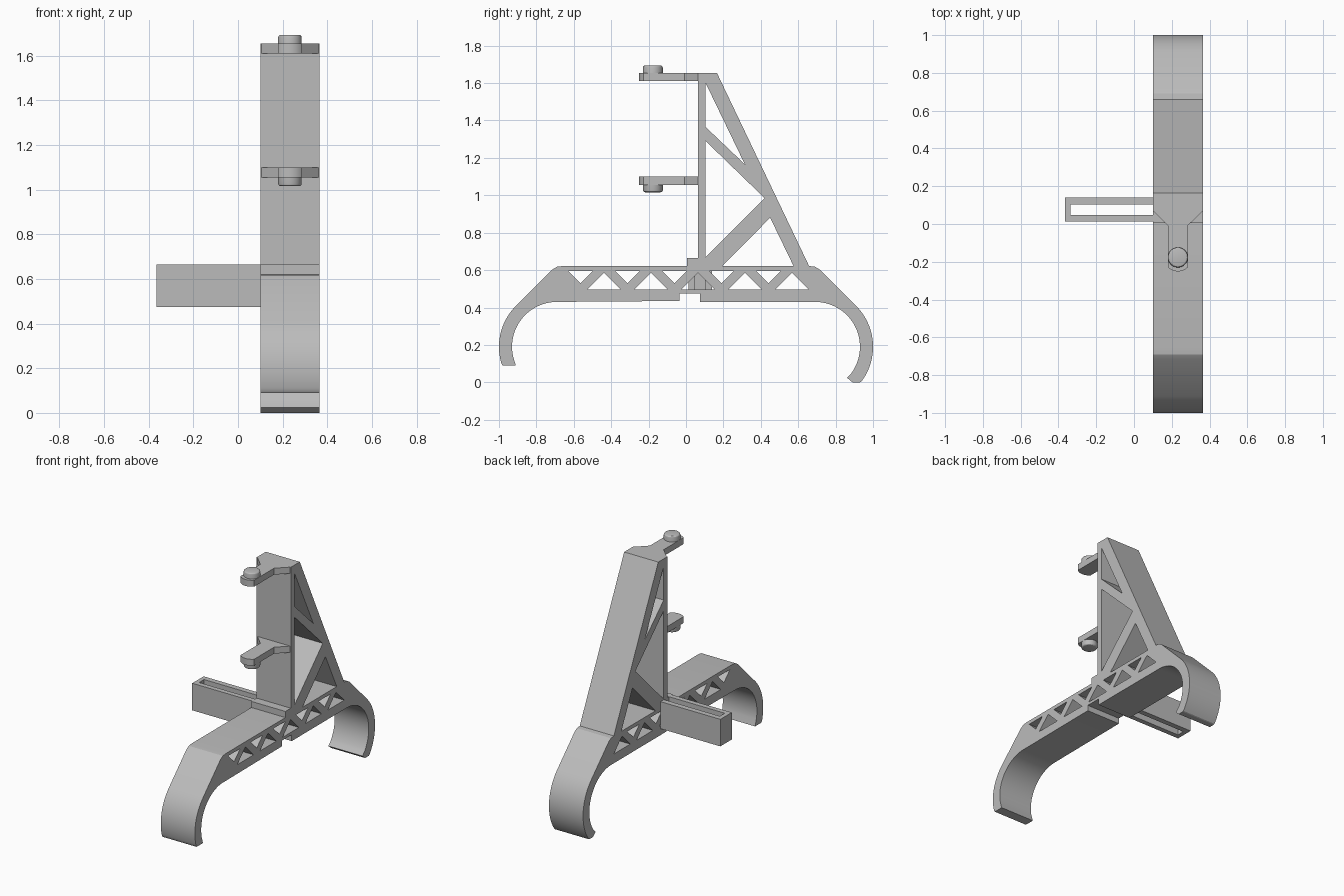
import bpy, bmesh
from math import cos, sin, radians
from mathutils import Matrix

if "Cube" in bpy.data.objects:
    bpy.data.objects.remove(bpy.data.objects["Cube"], do_unlink=True)

grey = bpy.data.materials.new("plain grey")
grey.use_nodes = True
colour = (0.5, 0.5, 0.5, 1)
grey.diffuse_color = colour
grey.node_tree.nodes["Principled BSDF"].inputs["Base Color"].default_value = colour

X0, X1 = 0.10, 0.365          # frame thickness range
XM = (X0 + X1) / 2
SIDEWAYS = Matrix(((0, 0, 1, 0), (1, 0, 0, 0), (0, 1, 0, 0), (0, 0, 0, 1)))


def finish(name, mesh):
    obj = bpy.data.objects.new(name, mesh)
    bpy.context.collection.objects.link(obj)
    mesh.materials.clear()
    mesh.materials.append(grey)
    bpy.ops.object.select_all(action='DESELECT')
    obj.select_set(True)
    bpy.context.view_layer.objects.active = obj
    bpy.ops.object.shade_smooth_by_angle(angle=radians(20))
    return obj


def plate(name, loops, low, high, matrix=Matrix()):
    """Extrude an outline, with holes, between two heights."""
    curve = bpy.data.curves.new(name, 'CURVE')
    curve.dimensions = '2D'
    curve.fill_mode = 'BOTH'
    curve.extrude = (high - low) / 2
    for loop in loops:
        spline = curve.splines.new('POLY')
        spline.points.add(len(loop) - 1)
        for point, (u, v) in zip(spline.points, loop):
            point.co = (u, v, 0, 1)
        spline.use_cyclic_u = True
    temp = bpy.data.objects.new(name + " curve", curve)
    bpy.context.collection.objects.link(temp)
    bpy.context.view_layer.update()
    mesh = bpy.data.meshes.new_from_object(
        temp.evaluated_get(bpy.context.evaluated_depsgraph_get()))
    bpy.data.objects.remove(temp, do_unlink=True)
    mesh.transform(matrix @ Matrix.Translation((0, 0, (low + high) / 2)))
    bm = bmesh.new()
    bm.from_mesh(mesh)
    bmesh.ops.remove_doubles(bm, verts=bm.verts, dist=1e-4)
    bmesh.ops.recalc_face_normals(bm, faces=bm.faces)
    bm.to_mesh(mesh)
    bm.free()
    return finish(name, mesh)


def arc(cx, cy, r, start, end, steps=28):
    angles = [radians(start + (end - start) * i / steps) for i in range(steps + 1)]
    return [(cx + r * cos(a), cy + r * sin(a)) for a in angles]


# Frame: beam, two curved hooks and the tower share one side profile
HY, HZ, R_IN, R_OUT = 0.69, 0.19, 0.24, 0.31
shoulder = [(0.716, 0.602), (0.69, 0.618), (0.658, 0.622)]
outline = [(-0.035, 0.435), (-0.035, 0.475), (0.075, 0.475), (0.075, 0.43)]
outline += arc(HY, HZ, R_IN, 90, -36)
outline += [(0.86, 0.025), (0.89, 0), (0.93, 0)]
outline += arc(HY, HZ, R_OUT, -37, 45)
outline += shoulder
outline += [(0.165, 1.655), (0.065, 1.655), (0.065, 0.665), (0.005, 0.665), (0.005, 0.622)]
outline += [(-y, z) for y, z in reversed(shoulder)]
outline += arc(-HY, HZ, R_OUT, 135, 197)
outline += [(-0.98, 0.09), (-0.91, 0.09)]
outline += arc(-HY, HZ, R_IN, 193, 90)

# Tower openings
holes = [
    [(0.105, 1.60), (0.315, 1.165), (0.105, 1.365)],
    [(0.105, 1.29), (0.42, 0.985), (0.105, 0.67)],
    [(0.195, 0.622), (0.45, 0.88), (0.575, 0.622)],
]
# Beam truss openings, alternating down and up
for i in range(5):
    down = -0.564 + 0.2513 * i
    up = down + 0.1257
    holes.append([(down - 0.067, 0.596), (down + 0.067, 0.596), (down, 0.53)])
    holes.append([(up - 0.091, 0.495), (up + 0.091, 0.495), (up, 0.586)])
plate("frame", [outline] + holes, X0, X1, SIDEWAYS)

# Slotted side bar, open where it meets the frame
plate("slotted_bar", [[(X0, 0.013), (X0, 0.048), (-0.335, 0.048), (-0.335, 0.102),
                       (X0, 0.102), (X0, 0.14), (-0.365, 0.14), (-0.365, 0.013)]],
      0.475, 0.665)

# Two holding arms, each with a round pin
PIN_Y, PIN_R = -0.177, 0.053
for label, low, side in (("upper", 1.61, 1), ("lower", 1.055, -1)):
    arm = [(X0, 0.07), (XM - PIN_R, -0.008)]
    arm += arc(XM, PIN_Y, 0.074, 224, 316, 12)
    arm += [(XM + PIN_R, -0.008), (X1, 0.07)]
    plate(label + "_arm", [arm], low, low + 0.045)

    bm = bmesh.new()
    bmesh.ops.create_cone(bm, cap_ends=True, segments=40, radius1=PIN_R,
                          radius2=PIN_R, depth=0.06)
    rim = [e for e in bm.edges if all(v.co.z * side > 0 for v in e.verts)]
    bmesh.ops.bevel(bm, geom=rim, offset=0.012, segments=3, profile=0.5, affect='EDGES')
    centre = low + 0.0225 + side * 0.0315
    bmesh.ops.translate(bm, verts=bm.verts, vec=(XM, PIN_Y, centre))
    mesh = bpy.data.meshes.new(label + "_pin")
    bm.to_mesh(mesh)
    bm.free()
    finish(label + "_pin", mesh)
